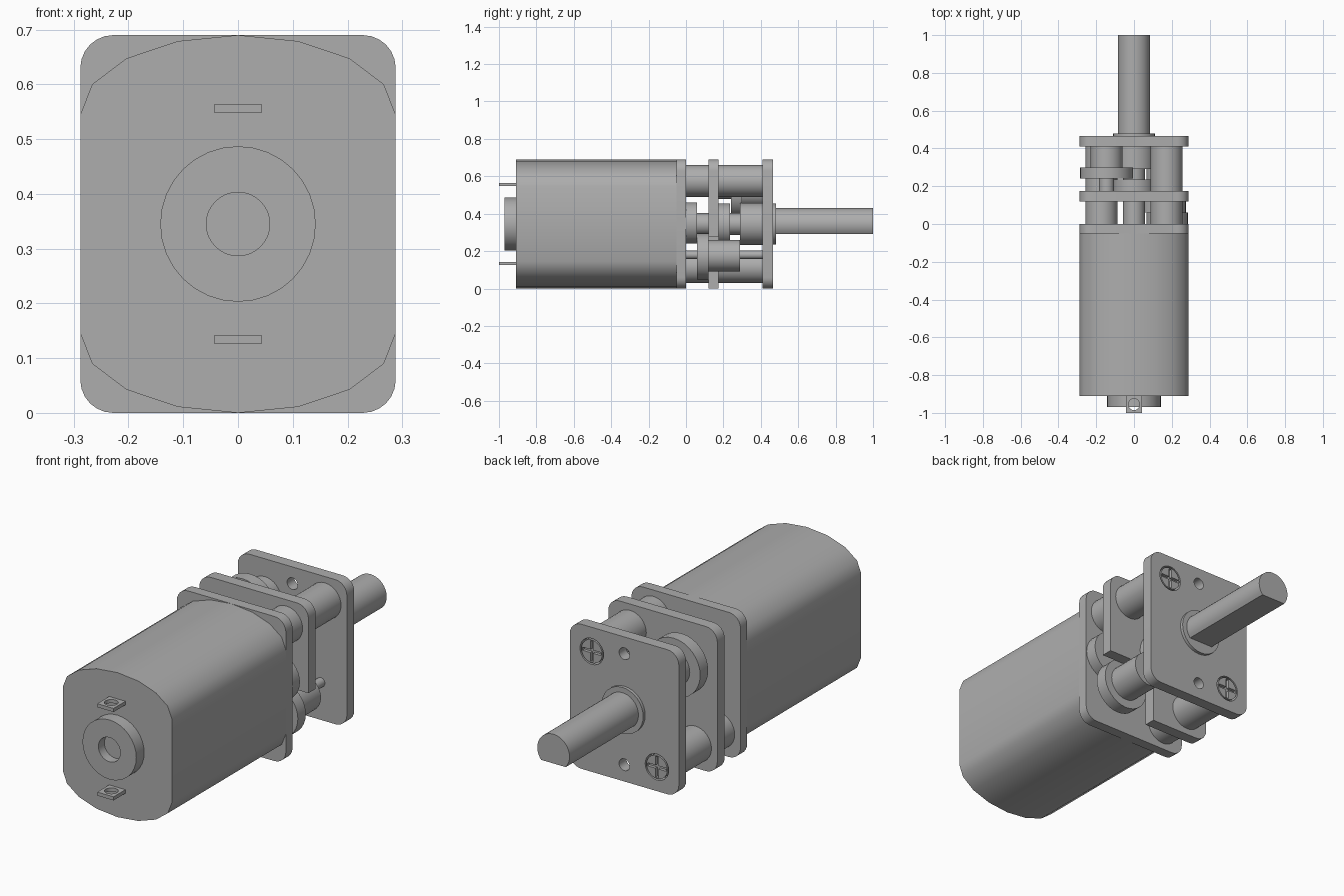
import bpy, bmesh
from math import sin, cos, pi, radians

if "Cube" in bpy.data.objects:
    bpy.data.objects.remove(bpy.data.objects["Cube"])

MID = 0.345   # height of the motor axis
HALF = 0.288  # half width of body and plates

steel = bpy.data.materials.new("grey metal")
steel.use_nodes = True
grey = (0.42, 0.42, 0.42, 1)
steel.diffuse_color = grey
steel.node_tree.nodes["Principled BSDF"].inputs["Base Color"].default_value = grey


def prism(name, outline, y0, y1):
    """Extrude an (x, z) outline along y."""
    bm = bmesh.new()
    base = bm.faces.new([bm.verts.new((x, y0, z)) for x, z in outline])
    out = bmesh.ops.extrude_face_region(bm, geom=[base])
    moved = [v for v in out["geom"] if isinstance(v, bmesh.types.BMVert)]
    bmesh.ops.translate(bm, verts=moved, vec=(0, y1 - y0, 0))
    bmesh.ops.recalc_face_normals(bm, faces=bm.faces)
    mesh = bpy.data.meshes.new(name)
    bm.to_mesh(mesh)
    bm.free()
    obj = bpy.data.objects.new(name, mesh)
    bpy.context.collection.objects.link(obj)
    mesh.materials.append(steel)
    return obj


def arc(cx, cz, rx, rz, a0, a1, n):
    angles = [radians(a0 + (a1 - a0) * i / n) for i in range(n + 1)]
    return [(cx + rx * cos(a), cz + rz * sin(a)) for a in angles]


def rod(name, x, z, r, y0, y1):
    return prism(name, arc(x, z, r, r, 0, 360, 32)[:-1], y0, y1)


def box(name, x, z, w, h, y0, y1):
    pts = [(x + sx * w / 2, z + sz * h / 2) for sx, sz in ((-1, -1), (1, -1), (1, 1), (-1, 1))]
    return prism(name, pts, y0, y1)


def cut(obj, *cutters):
    bpy.context.view_layer.objects.active = obj
    for c in cutters:
        mod = obj.modifiers.new("cut", 'BOOLEAN')
        mod.operation = 'DIFFERENCE'
        mod.solver = 'EXACT'
        mod.object = c
        bpy.ops.object.modifier_apply(modifier=mod.name)
        bpy.data.objects.remove(c)


def plate(name, y0, y1):
    r = 0.06
    dx, dz = HALF - r, MID - r
    pts = []
    for i, (sx, sz) in enumerate(((1, 1), (-1, 1), (-1, -1), (1, -1))):
        pts += arc(sx * dx, MID + sz * dz, r, r, 90 * i, 90 * i + 90, 6)
    return prism(name, pts, y0, y1)


# Motor can: flat sides with elliptical top and bottom
can = (arc(0, MID + 0.2, HALF, 0.145, 0, 180, 8)
       + arc(0, MID - 0.2, HALF, 0.145, 180, 360, 8))
prism("motor_can", can, -0.91, -0.05)

# Rear bearing boss with a recess
boss = rod("bearing_boss", 0, MID, 0.142, -0.97, -0.91)
cut(boss, rod("recess", 0, MID, 0.058, -1.0, -0.925))

# Electrical terminals with a vertical eyelet
for label, side in (("upper", 1), ("lower", -1)):
    z = MID + side * 0.211
    tab = box(label + "_terminal", 0, z, 0.086, 0.017, -1.0, -0.91)
    eyelet = rod("eyelet", 0, 0, 0.03, -0.1, 0.1)
    eyelet.rotation_euler.x = pi / 2
    eyelet.location = (0, -0.955, z)
    cut(tab, eyelet)

# Gearbox plates
plate("motor_plate", -0.05, 0)
middle = plate("middle_plate", 0.12, 0.175)
cut(middle, box("corner_notch", 0.21, 0.13, 0.36, 0.29, 0.1, 0.2))
end = plate("end_plate", 0.41, 0.465)

# Corner posts, and cross-head screws set into the end plate
for label, side in (("upper", 1), ("lower", -1)):
    x, z = side * 0.172, MID + side * 0.23
    rod(label + "_front_post", x, z, 0.085, 0, 0.12)
    rod(label + "_back_post", x, z, 0.085, 0.175, 0.41)
    cut(end, rod("screw_hole", x, z, 0.062, 0.43, 0.5),
        rod("pin_hole", 0, MID + side * 0.265, 0.028, 0.4, 0.5))
    screw = rod(label + "_screw", x, z, 0.055, 0.43, 0.465)
    cut(screw, box("slot", x, z, 0.1, 0.015, 0.45, 0.5),
        box("slot", x, z, 0.015, 0.1, 0.45, 0.5))

# Gear train, as (name, x, z, radius, start, end)
gears = (
    ("centre_arbor", 0, MID, 0.058, 0, 0.41),
    ("first_gear", 0.175, 0.35, 0.11, 0, 0.06),
    ("lower_gear", 0.15, 0.172, 0.124, 0.06, 0.12),
    ("lower_pinion", 0.15, 0.175, 0.085, 0.12, 0.29),
    ("lower_axle", 0.15, 0.18, 0.022, 0, 0.41),
    ("centre_gear", 0, MID, 0.11, 0.175, 0.235),
    ("large_gear", -0.145, 0.52, 0.14, 0.24, 0.3),
    ("large_gear_hub", -0.145, 0.52, 0.085, 0.3, 0.41),
    ("large_gear_axle", -0.145, 0.52, 0.04, 0.175, 0.24),
    ("output_gear", 0, MID, 0.112, 0.29, 0.41),
    ("output_collar", 0, MID, 0.11, 0.465, 0.48),
)
for gear in gears:
    rod(*gear)

# Output shaft with a flat underside
prism("output_shaft", arc(0, MID, 0.085, 0.085, -40, 220, 26), 0.48, 1.0)

# Smooth curved surfaces, keeping edges sharp
for obj in bpy.context.scene.objects:
    obj.select_set(obj.type == 'MESH')
    if obj.type == 'MESH':
        bpy.context.view_layer.objects.active = obj
bpy.ops.object.shade_smooth_by_angle(angle=radians(35))
